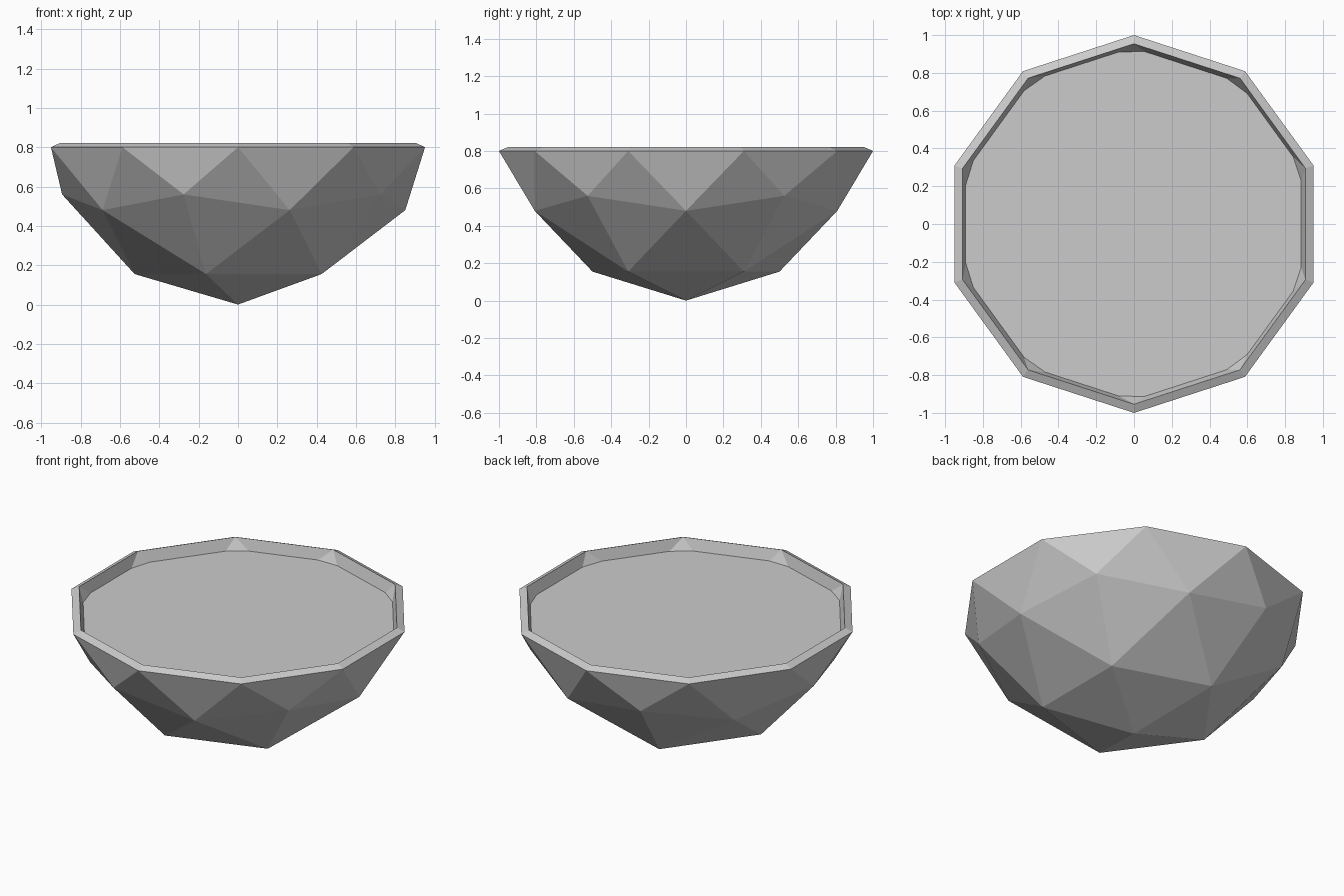
import bpy, bmesh, math

if "Cube" in bpy.data.objects:
    bpy.data.objects.remove(bpy.data.objects["Cube"])

# Bowl shell: lower half of a low-poly icosphere, flattened in height
bm = bmesh.new()
bmesh.ops.create_icosphere(bm, subdivisions=2, radius=1.0)
bmesh.ops.delete(bm, geom=[v for v in bm.verts if v.co.z > 0.01], context='VERTS')
levels = [(0.0, 0.80), (-0.447, 0.56), (-0.526, 0.48), (-0.851, 0.155), (-1.0, 0.0)]
for v in bm.verts:
    v.co.z = min(levels, key=lambda l: abs(l[0] - v.co.z))[1]
bmesh.ops.recalc_face_normals(bm, faces=bm.faces)
# make the open shell face outward
lowest = min(bm.faces, key=lambda f: f.calc_center_median().z)
if lowest.normal.z > 0:
    bmesh.ops.reverse_faces(bm, faces=bm.faces)
mesh = bpy.data.meshes.new("bowl")
bm.to_mesh(mesh)
bm.free()
bowl = bpy.data.objects.new("bowl", mesh)
bpy.context.collection.objects.link(bowl)
wall = bowl.modifiers.new("wall", 'SOLIDIFY')
wall.thickness = 0.05
wall.offset = -1

# Flat filling whose rim is buried in the bowl wall
bpy.ops.mesh.primitive_circle_add(vertices=10, radius=0.945, fill_type='NGON',
                                  location=(0, 0, 0.75))
filling = bpy.context.object
filling.name = "filling"
